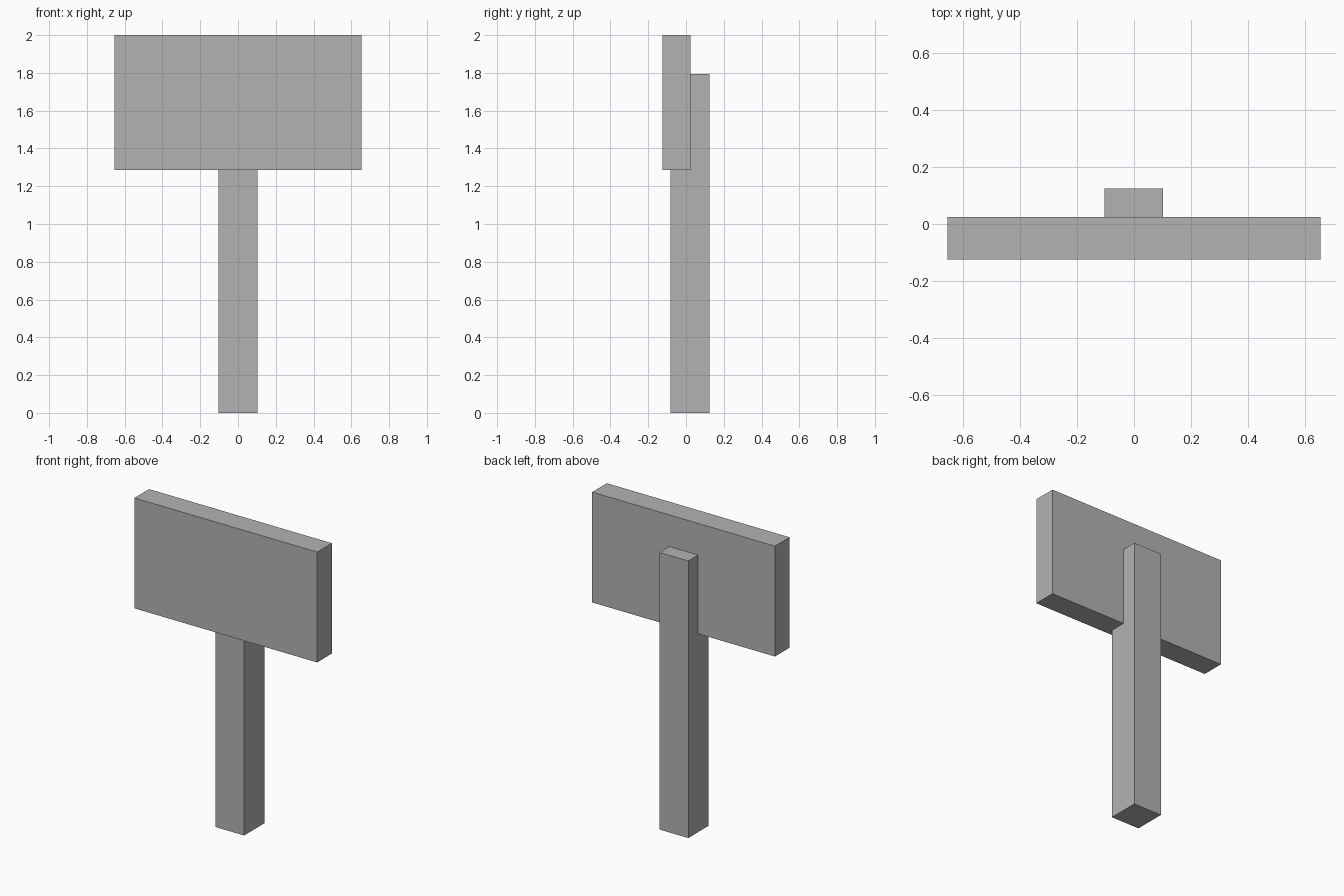
import bpy

if "Cube" in bpy.data.objects:
    bpy.data.objects.remove(bpy.data.objects["Cube"])

grey = bpy.data.materials.new("plain grey")
grey.diffuse_color = (0.45, 0.45, 0.45, 1)
grey.use_nodes = True
grey.node_tree.nodes["Principled BSDF"].inputs["Base Color"].default_value = grey.diffuse_color


def box(name, low, high):
    """Add a box spanning two opposite corners."""
    centre = [(a + b) / 2 for a, b in zip(low, high)]
    bpy.ops.mesh.primitive_cube_add(size=1, location=centre)
    part = bpy.context.object
    part.name = name
    part.scale = [b - a for a, b in zip(low, high)]
    bpy.ops.object.transform_apply(location=False, rotation=False, scale=True)
    part.data.materials.append(grey)
    return part


# Square post, rising behind and partly into the board
box("post", (-0.104, -0.083, 0), (0.102, 0.125, 1.795))

# Wide sign board mounted on the front of the post
box("sign_board", (-0.655, -0.125, 1.285), (0.655, 0.025, 2.0))
